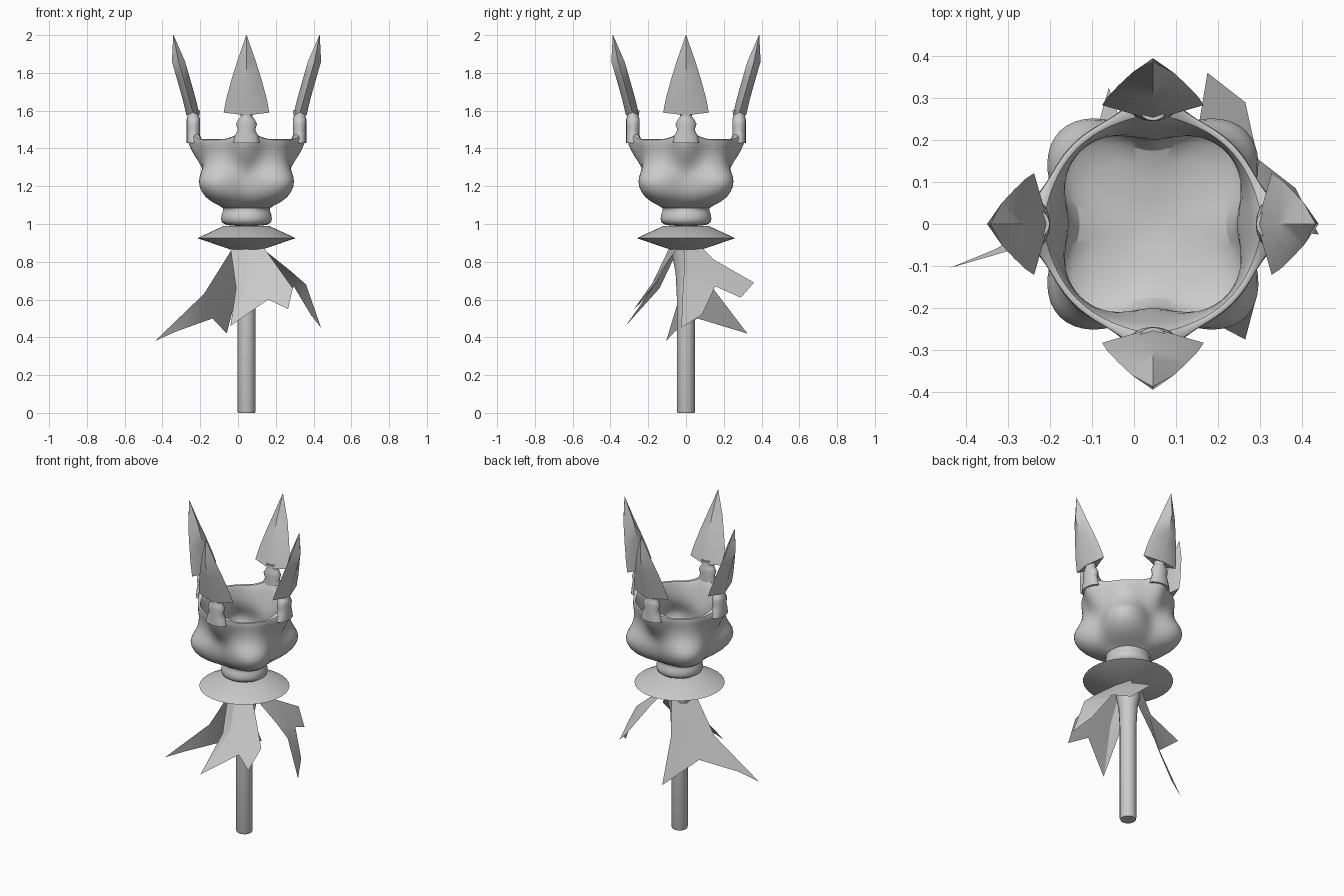
import bpy
import bmesh
from math import sin, cos, pi, exp, radians
from mathutils import Vector, Matrix

old_cube = bpy.data.objects.get("Cube")
if old_cube:
    bpy.data.objects.remove(old_cube, do_unlink=True)

AXIS = Vector((0.045, 0, 0))

grey = bpy.data.materials.new("plain_grey")
grey.use_nodes = True
grey.diffuse_color = (0.6, 0.6, 0.6, 1)
shader = grey.node_tree.nodes["Principled BSDF"]
shader.inputs["Base Color"].default_value = grey.diffuse_color
shader.inputs["Roughness"].default_value = 0.8


def add_object(name, bm, smooth_angle=None, levels=0):
    """Turn a bmesh into a finished object, optionally smooth shaded."""
    mesh = bpy.data.meshes.new(name)
    bm.to_mesh(mesh)
    bm.free()
    mesh.materials.append(grey)
    obj = bpy.data.objects.new(name, mesh)
    bpy.context.collection.objects.link(obj)
    if levels:
        subdivision = obj.modifiers.new("round", "SUBSURF")
        subdivision.levels = subdivision.render_levels = levels
    if smooth_angle:
        bpy.ops.object.select_all(action="DESELECT")
        obj.select_set(True)
        bpy.context.view_layer.objects.active = obj
        bpy.ops.object.shade_smooth_by_angle(angle=radians(smooth_angle))
    return obj


def loft(rings, place=Matrix.Identity(4), cap_end=True):
    """Bridge rings of equal point count and close both ends."""
    bm = bmesh.new()
    loops = [[bm.verts.new(place @ point) for point in ring] for ring in rings]
    for low, high in zip(loops, loops[1:]):
        count = len(low)
        for i in range(count):
            j = (i + 1) % count
            bm.faces.new((low[i], low[j], high[j], high[i]))
    bm.faces.new(list(reversed(loops[0])))
    if cap_end:
        bm.faces.new(loops[-1])
    bmesh.ops.recalc_face_normals(bm, faces=bm.faces[:])
    return bm


def oval(z, centre, depth, width, sides):
    """Ring whose x is distance from the axis and y is sideways."""
    angles = [2 * pi * i / sides for i in range(sides)]
    return [Vector((centre + depth * cos(a), width * sin(a), z)) for a in angles]


def lathe(name, profile, sides, smooth_angle):
    rings = [oval(z, 0, r, r, sides) for z, r in profile]
    add_object(name, loft(rings, Matrix.Translation(AXIS)), smooth_angle)


# Handle and collar
lathe("handle", [(0, 0.044), (0.01, 0.048), (0.6, 0.048), (0.74, 0.055),
                 (0.87, 0.08)], 16, 40)
lathe("collar", [(0.865, 0.085), (0.925, 0.26), (0.99, 0.12)], 32, 30)


# Hollow head: four diagonal lobes, four brackets on the main directions
def head_ring(z, base, lobe, bracket, lift):
    ring = []
    sides = 48
    for i in range(sides):
        a = 2 * pi * i / sides
        off = (a + pi / 4) % (pi / 2) - pi / 4
        near = exp(-(off / radians(14)) ** 2)
        r = base + lobe * sin(2 * a) ** 2 + bracket * near
        ring.append(Vector((r * cos(a), r * sin(a), z + lift * near)))
    return ring


outer = [
    (0.985, 0.13, 0, 0, 0), (1.03, 0.138, 0, 0, 0), (1.065, 0.128, 0, 0, 0),
    (1.085, 0.117, 0, 0, 0), (1.1, 0.155, 0.03, 0, 0), (1.14, 0.205, 0.07, 0, 0),
    (1.2, 0.222, 0.097, 0, 0), (1.25, 0.222, 0.095, 0, 0),
    (1.3, 0.217, 0.06, 0.015, 0), (1.36, 0.23, 0.032, 0.05, 0),
    (1.42, 0.255, 0.015, 0.068, 0.02), (1.45, 0.272, 0, 0.045, 0.05),
]
inner = [(z, base - 0.02, lobe, 0, lift)
         for z, base, lobe, bracket, lift in reversed(outer[5:])]
head_rows = outer + inner + [(1.12, 0.1, 0.01, 0, 0), (1.11, 0.02, 0, 0, 0)]
add_object("head", loft([head_ring(*row) for row in head_rows],
                        Matrix.Translation(AXIS)), 60, 1)

# Posts and leaf-shaped spikes, one on each bracket
post_rows = [(1.43, 0.07), (1.47, 0.06), (1.5, 0.046), (1.53, 0.056),
             (1.555, 0.042), (1.57, 0.03), (1.6, 0.035)]
spike_rows = [(1.575, 0.283, 0.035, 0.121), (1.66, 0.303, 0.035, 0.108),
              (1.76, 0.331, 0.035, 0.081), (1.86, 0.36, 0.035, 0.05),
              (2, 0.387, 0.001, 0.001)]
for i, side in enumerate(("left", "back", "right", "front")):
    place = Matrix.Translation(AXIS) @ Matrix.Rotation(i * pi / 2, 4, "Z")
    posts = [oval(z, 0.281, min(w, 0.036), w, 16) for z, w in post_rows]
    add_object(side + "_post", loft(posts, place), 60)
    blades = [oval(*row, 4) for row in spike_rows]
    for corner in (1, 3):
        blades[0][corner].z += 0.015
    add_object(side + "_spike", loft(blades, place), 50)


# Torn cloth strips hanging below the collar
def cloth(name, points, faces):
    bm = bmesh.new()
    verts = [bm.verts.new(p) for p in points]
    for face in faces:
        bm.faces.new([verts[i] for i in face])
    add_object(name, bm, 30)


cloth("front_cloth",
      [(-0.04, -0.04, 0.87), (0.04, -0.09, 0.87), (0.14, -0.05, 0.87),
       (-0.01, -0.14, 0.66), (0.05, -0.15, 0.7), (0.29, -0.18, 0.66),
       (0.265, -0.275, 0.55), (0.16, -0.22, 0.6), (-0.04, -0.32, 0.46)],
      [(0, 3, 4, 1), (1, 4, 7, 2), (2, 7, 6, 5), (3, 8, 4), (4, 8, 7)])
cloth("left_cloth",
      [(0.13, -0.01, 0.87), (0.1, 0.09, 0.87), (0.28, -0.01, 0.75),
       (0.14, 0.15, 0.81), (0.175, 0.36, 0.69), (0.265, 0.29, 0.61),
       (0.295, 0.155, 0.67), (0.385, 0.085, 0.52), (0.44, -0.025, 0.45),
       (0.36, -0.015, 0.68)],
      [(0, 2, 3, 1), (2, 6, 3), (3, 6, 5, 4), (2, 9, 6), (9, 8, 7, 6)])
cloth("right_cloth",
      [(-0.03, -0.04, 0.87), (0.04, 0.09, 0.87), (-0.18, -0.03, 0.63),
       (-0.04, 0.09, 0.68), (-0.44, -0.105, 0.38), (-0.33, -0.06, 0.43),
       (-0.135, 0.06, 0.5), (-0.06, 0.325, 0.42), (0, 0.15, 0.65)],
      [(0, 2, 3, 1), (2, 4, 5), (2, 5, 6, 3), (3, 6, 7, 8), (1, 3, 8)])
